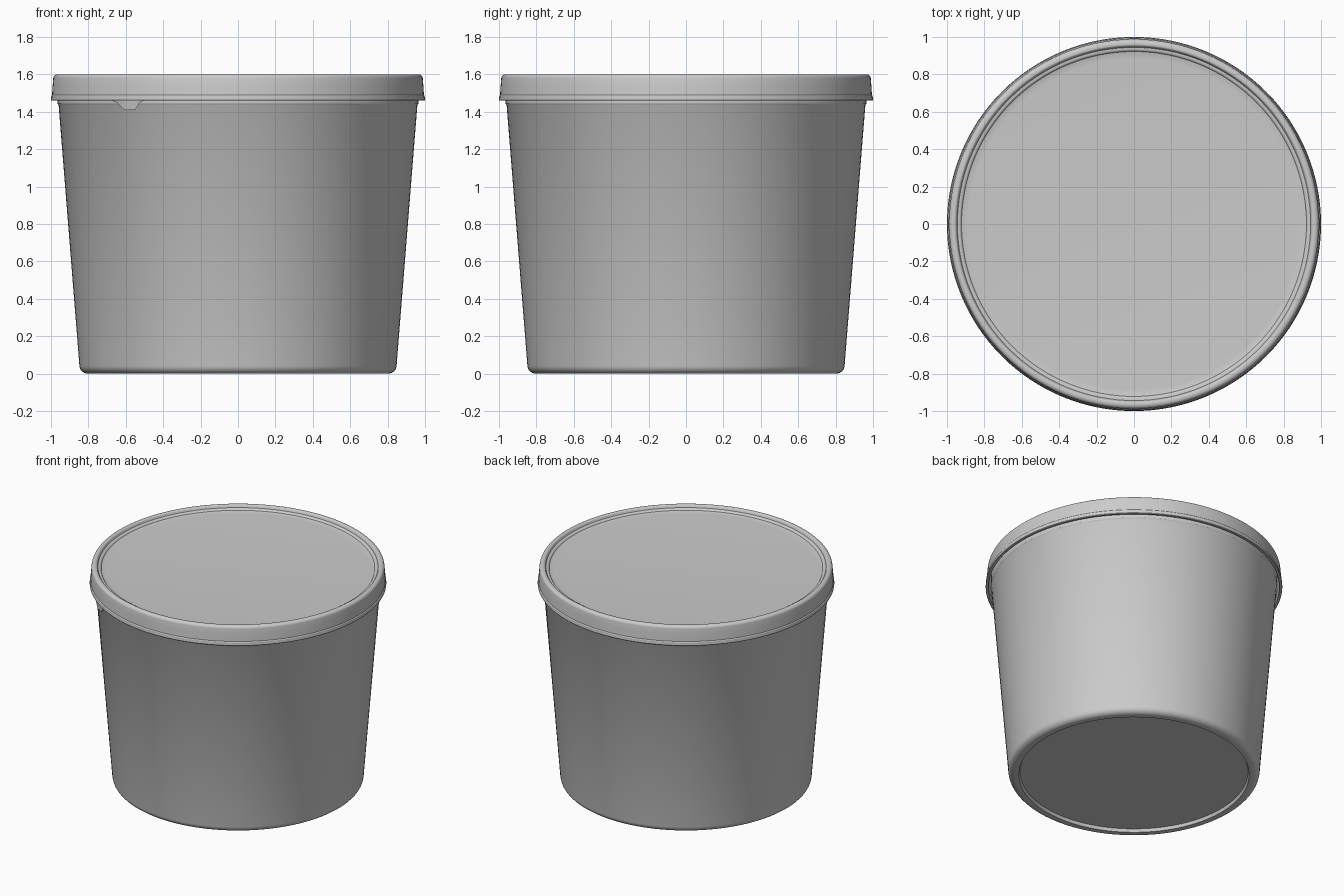
import bpy, bmesh, math

if "Cube" in bpy.data.objects:
    bpy.data.objects.remove(bpy.data.objects["Cube"])

SEGMENTS = 128


def finish(name, bm):
    bmesh.ops.remove_doubles(bm, verts=bm.verts, dist=1e-5)
    bmesh.ops.recalc_face_normals(bm, faces=bm.faces)
    mesh = bpy.data.meshes.new(name)
    bm.to_mesh(mesh)
    bm.free()
    ob = bpy.data.objects.new(name, mesh)
    bpy.context.collection.objects.link(ob)
    bpy.ops.object.select_all(action='DESELECT')
    bpy.context.view_layer.objects.active = ob
    ob.select_set(True)
    bpy.ops.object.shade_smooth_by_angle(angle=math.radians(32))
    return ob


def lathe(name, profile):
    """Revolve an (r, z) profile about z; points at r = 0 become poles."""
    bm = bmesh.new()
    rings = []
    for r, z in profile:
        if r == 0:
            rings.append([bm.verts.new((0, 0, z))] * SEGMENTS)
        else:
            rings.append([bm.verts.new((r * math.cos(a), r * math.sin(a), z))
                          for a in (2 * math.pi * i / SEGMENTS for i in range(SEGMENTS))])
    for lo, hi in zip(rings, rings[1:]):
        for i in range(SEGMENTS):
            j = (i + 1) % SEGMENTS
            bm.faces.new(list(dict.fromkeys((lo[i], lo[j], hi[j], hi[i]))))
    return finish(name, bm)


def arc(cx, cz, rad, start, end, steps=6):
    angles = [math.radians(start + (end - start) * i / steps) for i in range(steps + 1)]
    return [(cx + rad * math.cos(a), cz + rad * math.sin(a)) for a in angles]


# Tapered tub with a recessed base, rounded foot and hollow inside
lathe("tub",
      [(0, 0.022), (0.768, 0.022), (0.776, 0.0)]
      + arc(0.803, 0.045, 0.045, -90, -5)
      + [(0.959, 1.435), (0.966, 1.445), (0.966, 1.56), (0.94, 1.56),
         (0.936, 1.435), (0.825, 0.07), (0.80, 0.045), (0, 0.045)])

# Lid: flared skirt, rounded rim bead, stepped inner edge and sunken panel
lathe("lid",
      [(0, 1.55), (0.90, 1.55), (0.935, 1.575), (0.968, 1.575), (0.978, 1.465),
       (0.982, 1.46), (0.998, 1.46), (1.0, 1.463), (0.998, 1.485), (0.994, 1.49),
       (0.991, 1.54)]
      + arc(0.966, 1.578, 0.022, 5, 90)
      + arc(0.961, 1.587, 0.013, 90, 170)
      + [(0.944, 1.583), (0.933, 1.583), (0.927, 1.58), (0.922, 1.573),
         (0.912, 1.571), (0.90, 1.569), (0.885, 1.568), (0, 1.568)])

# Small opening tab hanging from the skirt: (x, bottom z) outline along the front
bm = bmesh.new()
outline = [(-0.67, 1.458), (-0.65, 1.45), (-0.612, 1.413), (-0.605, 1.41),
           (-0.555, 1.41), (-0.548, 1.413), (-0.525, 1.45), (-0.505, 1.458)]
sections = []
for x, z in outline:
    sections.append([bm.verts.new((x * k, -math.sqrt(r * r - (x * k) ** 2), h))
                     for r, h, k in ((0.976, 1.47, 1), (0.972, z, 1),
                                     (0.99, z, 1), (0.994, 1.47, 1))])
for a, b in zip(sections, sections[1:]):
    for i in range(4):
        j = (i + 1) % 4
        bm.faces.new((a[i], a[j], b[j], b[i]))
bm.faces.new(sections[0])
bm.faces.new(sections[-1])
finish("opening_tab", bm)
